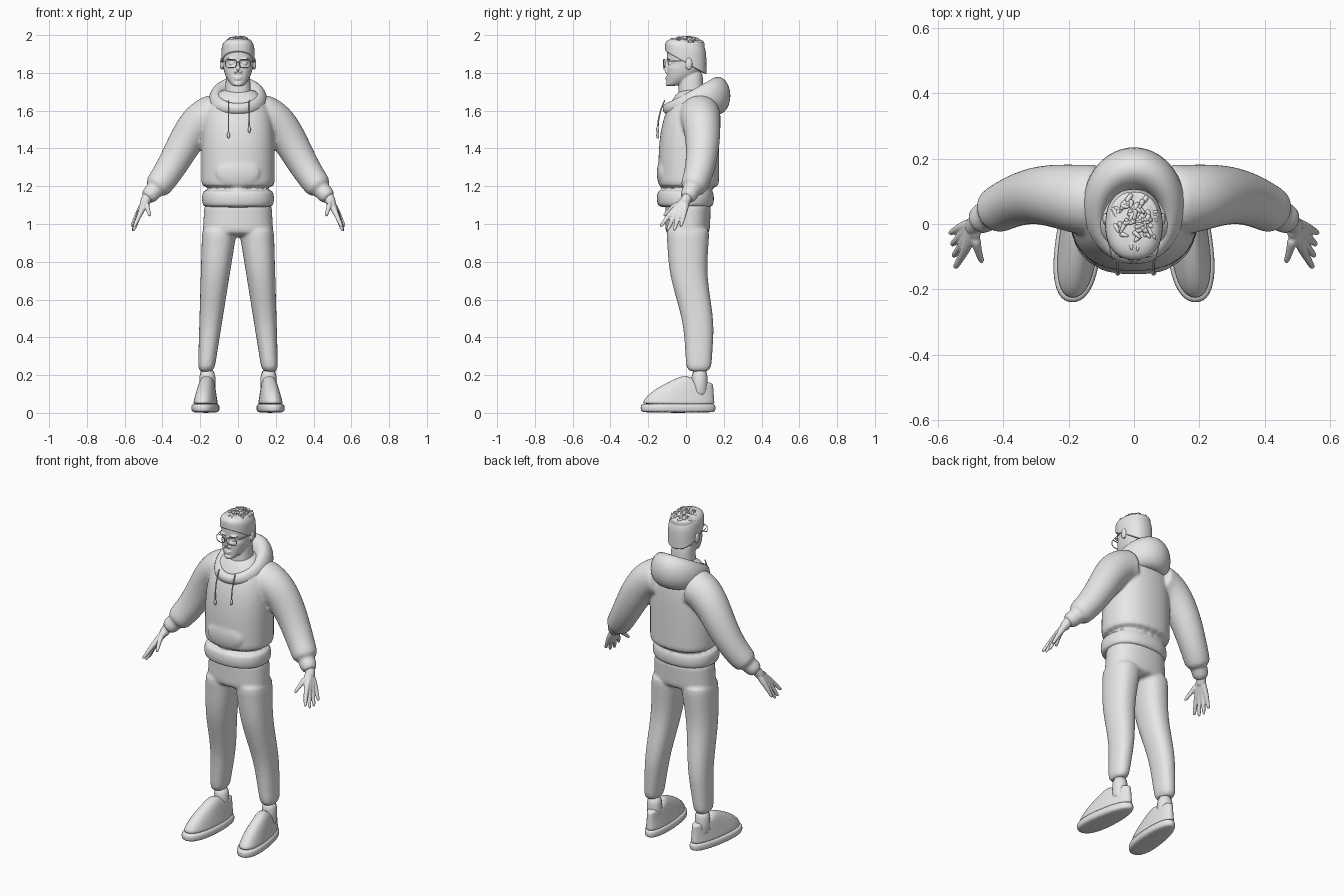
import bpy, bmesh, random
from math import sin, cos, pi, copysign
from mathutils import Vector
from mathutils.geometry import interpolate_bezier

cube = bpy.data.objects.get("Cube")
if cube:
    bpy.data.objects.remove(cube)
random.seed(4)

grey = bpy.data.materials.new("plain_grey")
grey.use_nodes = True
tone = (0.8, 0.8, 0.8, 1)
grey.diffuse_color = tone
grey.node_tree.nodes["Principled BSDF"].inputs["Base Color"].default_value = tone


def steps(count):
    return [i / count for i in range(count + 1)]


def circle(count):
    return [(cos(a), sin(a)) for a in (2 * pi * i / count for i in range(count))]


def smoothstep(t):
    t = min(max(t, 0), 1)
    return t * t * (3 - 2 * t)


def skin(bm, rows, loop=False):
    """Bridge rows of points into a tube, capped or joined end to end."""
    rows = [[bm.verts.new(point) for point in row] for row in rows]
    size = len(rows[0])
    pairs = list(zip(rows, rows[1:]))
    if loop:
        pairs.append((rows[-1], rows[0]))
    else:
        bm.faces.new(rows[0])
        bm.faces.new(rows[-1])
    for low, high in pairs:
        for i in range(size):
            j = (i + 1) % size
            bm.faces.new((low[i], low[j], high[j], high[i]))


def ring(half, front, back, z_front, z_back=None, middle=0, power=2.3):
    """Rounded outline around x = middle, tilted when the two heights differ."""
    z_back = z_front if z_back is None else z_back
    points = []
    for c, s in circle(24):
        c, s = (copysign(abs(f) ** (2 / power), f) for f in (c, s))
        points.append(Vector((middle + half * c,
                              (front + back + (back - front) * s) / 2,
                              (z_front + z_back + (z_back - z_front) * s) / 2)))
    return points


def tube(bm, path, start, end=None, sides=12, loop=False):
    """Round tube along a path, tapering from one radius to another."""
    end = start if end is None else end
    rows, last = [], len(path) - 1
    for i, point in enumerate(path):
        before = path[i - 1] if i or loop else point
        after = path[(i + 1) % len(path)] if i < last or loop else point
        along = (after - before).normalized()
        helper = Vector((0, 1, 0)) if abs(along.y) < 0.9 else Vector((1, 0, 0))
        u = along.cross(helper).normalized()
        v = along.cross(u)
        radius = start + (end - start) * i / last
        rows.append([point + (u * c + v * s) * radius for c, s in circle(sides)])
    skin(bm, rows, loop)


def blob(bm, centre, size):
    ball = bmesh.ops.create_uvsphere(bm, u_segments=20, v_segments=12, radius=1)["verts"]
    bmesh.ops.scale(bm, vec=size, verts=ball)
    bmesh.ops.translate(bm, vec=centre, verts=ball)


def at(side, x, y, z):
    return Vector((side * x, y, z))


def finish(name, bm, voxel=None):
    """Make a smooth object, fused into a single skin if a voxel size is given."""
    bmesh.ops.recalc_face_normals(bm, faces=bm.faces)
    mesh = bpy.data.meshes.new(name)
    bm.to_mesh(mesh)
    bm.free()
    mesh.materials.append(grey)
    for face in mesh.polygons:
        face.use_smooth = True
    part = bpy.data.objects.new(name, mesh)
    bpy.context.collection.objects.link(part)
    rounding = part.modifiers.new("rounding", "SUBSURF")
    rounding.levels = rounding.render_levels = 1
    if voxel:
        fuse = part.modifiers.new("fuse", "REMESH")
        fuse.mode, fuse.voxel_size, fuse.use_smooth_shade = "VOXEL", voxel, True
        soften = part.modifiers.new("soften", "SMOOTH")
        soften.factor, soften.iterations = 0.5, 3


SIDES = ((1, "left"), (-1, "right"))

# Hoodie: body, hem band, pocket, sleeves and cuffs fused together
bm = bmesh.new()
skin(bm, [ring(.196 - .11 * t**6, -.148 + .12 * t**4, .176 - .05 * t**6, 1.18 + .54 * t)
          for t in steps(12)])
skin(bm, [ring(.183 + puff, -.146 - puff, .14 + puff, 1.085 + .1 * t)
          for t in steps(6) for puff in [.01 * sin(pi * t)]])
blob(bm, (0, -.125, 1.27), (.12, .03, .08))
for side, word in SIDES:
    arm = interpolate_bezier(at(side, .1, .07, 1.58), at(side, .27, .08, 1.58),
                             at(side, .3, .13, 1.3), at(side, .49, 0, 1.13), 13)
    tube(bm, arm[:-1], .115, .07, sides=20)
    tube(bm, arm[-3:], .048, sides=20)
finish("hoodie", bm, voxel=.009)

# Hood: a tilted roll lying open on the shoulders
bm = bmesh.new()
skin(bm, [ring(.12 + .04 * out, -.1 - .026 * out, .17 + .07 * out,
               1.61 + .03 * up, 1.68 + .105 * up, power=2)
          for out, up in circle(12)], loop=True)
finish("hood", bm)

# Drawstrings with thick ends
bm = bmesh.new()
for x, end in ((-.05, 1.47), (.06, 1.5)):
    knot = Vector((x, -.15, end))
    tube(bm, interpolate_bezier(Vector((x, -.11, 1.66)), Vector((x, -.14, 1.6)),
                                Vector((x, -.15, 1.55)), knot, 8), .004, sides=8)
    blob(bm, knot, (.008, .008, .018))
finish("drawstrings", bm)

# Trousers: hips and two legs whose knees bend backwards
bm = bmesh.new()
skin(bm, [ring(.178 + .012 * t, -.11, .135 - .01 * t, 1.13 - .2 * t) for t in steps(4)])
for side, word in SIDES:
    rows = []
    for t in steps(12):
        inner, outer = .127 * t, .19 + .023 * t
        middle = .01 + .058 * smoothstep(2 * t - .5)
        depth = .117 - .052 * t
        rows.append(ring((outer - inner) / 2, middle - depth, middle + depth, 1 - .79 * t,
                         middle=side * (outer + inner) / 2))
    skin(bm, rows)
finish("trousers", bm, voxel=.009)

for side, word in SIDES:
    # Sock
    bm = bmesh.new()
    tube(bm, [at(side, .162, .072, z) for z in (.07, .15, .24)], .044, sides=16)
    finish(word + "_sock", bm)

    # Shoe: sole slab and sloping upper, wider at the toe and turned out
    sole = [ring(.059 + edge, -.232 - edge, .148 + edge, .052 * t)
            for t in steps(5) for edge in [.01 * sin(pi * t) ** .5 if t < 1 else 0]]
    upper = [ring(.061 - .025 * t, -.234 + .236 * t**1.8, .153 - .01 * t,
                  .04 + .165 * t, .04 + .12 * t) for t in steps(8)]
    for part, rows in (("sole", sole), ("upper", upper)):
        bm = bmesh.new()
        skin(bm, rows)
        for v in bm.verts:
            flare = 1 - .7 * v.co.y
            v.co.x = side * (v.co.x * flare + .165 - .1 * v.co.y)
            # Dip of the opening at the ankle
            v.co.z -= max(0, v.co.z - .1) * max(0, 1 - abs(v.co.y - .07) / .06) / 2
        finish(word + "_shoe_" + part, bm)

    # Hand: wrist, four fanned fingers that merge into a palm, and thumb
    bm = bmesh.new()
    wrist = at(side, .487, 0, 1.125)
    tube(bm, [at(side, .47, .02, 1.17), wrist, at(side, .5, -.02, 1.1)], .029)
    for k in range(4):
        root = at(side, .516 + .004 * k, -.08 + .024 * k, 1.06)
        tip = at(side, .55 + .005 * k, -.137 + .036 * k, .983 - .026 * sin(pi * k / 3))
        tube(bm, interpolate_bezier(wrist, root, root, tip, 9), .022, .009)
    root, tip = at(side, .485, -.06, 1.1), at(side, .465, -.12, 1.04)
    tube(bm, interpolate_bezier(wrist, root, root, tip, 9), .021, .009)
    finish(word + "_hand", bm, voxel=.004)

# Head: skull, neck, ears and features fused
bm = bmesh.new()
skin(bm, [ring(.082 * (1 - (abs(t - .65) / .75) ** 3),
               -.102 + .009 * (abs(t - .47) < .05),
               .1 - .15 * (1 - t) ** 5, 1.73 + .25 * t)
          for t in steps(20)[:-1]])
skin(bm, [ring(.075 - .014 * t, -.045 + .01 * t, .1 - .013 * t, 1.62 + .2 * t) for t in steps(4)])
tube(bm, [Vector((0, -.093, 1.87)), Vector((0, -.104, 1.84)), Vector((0, -.115, 1.81))], .01, .013)
blob(bm, (0, -.1, 1.777), (.024, .009, .005))
blob(bm, (0, -.1, 1.767), (.02, .009, .006))
blob(bm, (0, -.098, 1.742), (.022, .01, .014))
for side, word in SIDES:
    blob(bm, at(side, .012, -.104, 1.806), (.009, .01, .008))
    blob(bm, at(side, .034, -.083, 1.85), (.015, .013, .01))
    blob(bm, at(side, .035, -.094, 1.873), (.026, .011, .006))
    blob(bm, at(side, .087, .015, 1.848), (.01, .02, .033))
finish("head", bm, voxel=.004)

# Hair: close cap, lower at the nape, with tousled locks on top
bm = bmesh.new()
skin(bm, [ring(.089 * shrink, -.112 * shrink, .109 * shrink, 1.915 + .073 * t, 1.785 + .203 * t)
          for t in steps(16)[:-1] for shrink in [(1 - t**6) ** .5]])
for i in range(75):
    angle, reach = random.uniform(0, 2 * pi), random.random() ** .5
    crown = Vector((.066 * reach * cos(angle), .085 * reach * sin(angle), 1.988 - .028 * reach**3))
    sweep = Vector((random.uniform(-1, 1), random.uniform(-1.5, .5), random.uniform(.2, .5))) * .016
    tube(bm, [crown - sweep, crown, crown + sweep], .012, .004, sides=6)
finish("hair", bm)

# Glasses: two rims, temples and bridge
bm = bmesh.new()
for side, word in SIDES:
    rim = ring(.03, -.022, .022, 0, middle=side * .037, power=3)
    tube(bm, [Vector((p.x, -.121 + .16 * abs(p.x), 1.85 + p.y)) for p in rim], .003, sides=6, loop=True)
    tube(bm, [at(side, .066, -.11, 1.86), at(side, .09, 0, 1.866), at(side, .089, .035, 1.85)],
         .003, sides=6)
tube(bm, [at(side, .009, -.12, 1.857) for side in (-1, 1)], .003, sides=6)
finish("glasses", bm)
